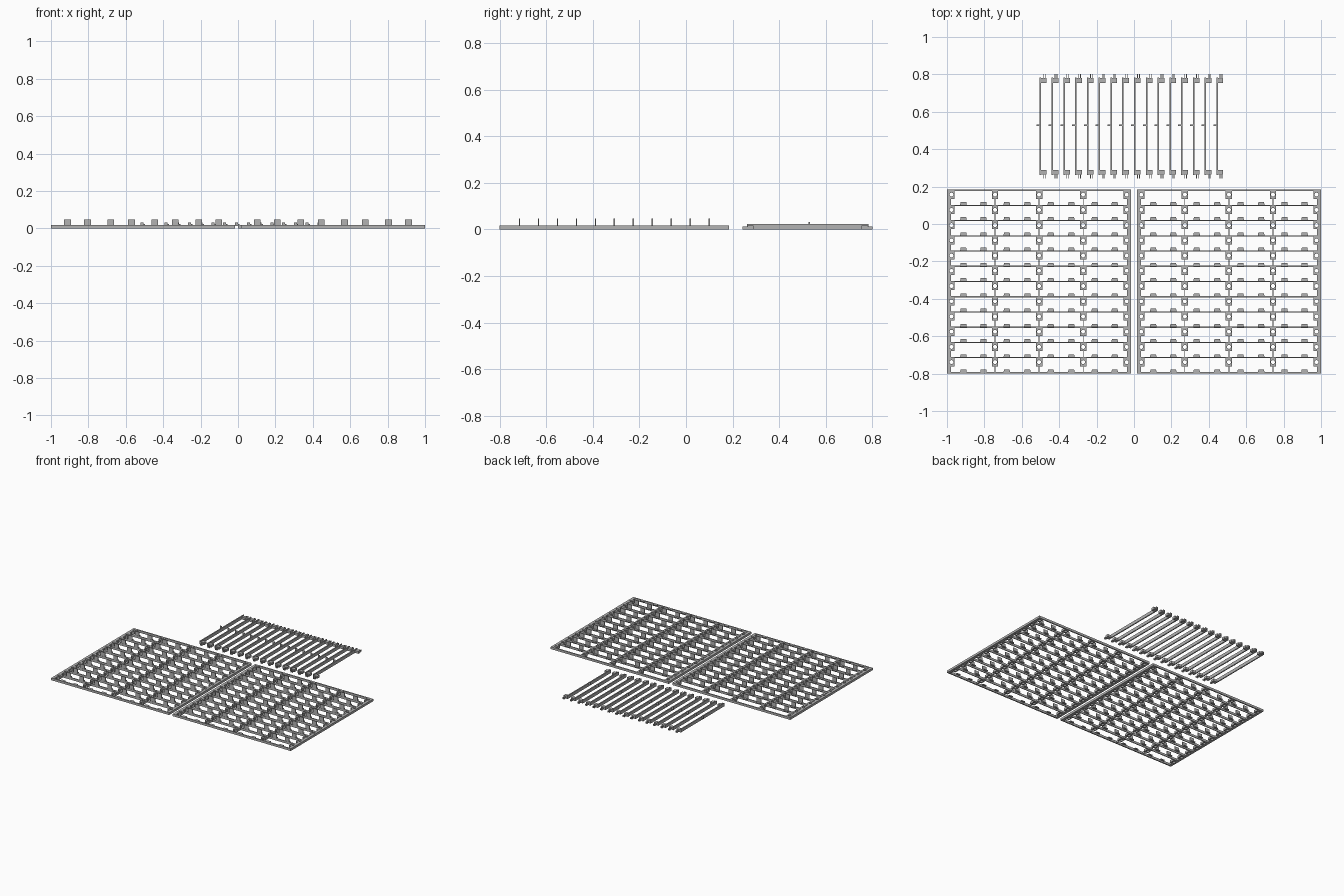
import bpy, bmesh, math
from mathutils import Vector, Matrix

if "Cube" in bpy.data.objects:
    bpy.data.objects.remove(bpy.data.objects["Cube"], do_unlink=True)

grey = bpy.data.materials.new("plain_grey")
grey.use_nodes = True
grey.diffuse_color = (0.45, 0.45, 0.45, 1)
grey.node_tree.nodes["Principled BSDF"].inputs["Base Color"].default_value = (0.45, 0.45, 0.45, 1)


def box(bm, x0, x1, y0, y1, z0, z1):
    size = Matrix.Diagonal((x1 - x0, y1 - y0, z1 - z0, 1))
    centre = Matrix.Translation(((x0 + x1) / 2, (y0 + y1) / 2, (z0 + z1) / 2))
    bmesh.ops.create_cube(bm, size=1, matrix=centre @ size)


def prism(bm, outline, z0, z1):
    face = bm.faces.new([bm.verts.new((x, y, z0)) for x, y in outline])
    up = bmesh.ops.extrude_face_region(bm, geom=[face])["geom"]
    bmesh.ops.translate(bm, vec=(0, 0, z1 - z0),
                        verts=[v for v in up if isinstance(v, bmesh.types.BMVert)])


def holed_plate(bm, cx, cy, hx, hy, radius, z1, sides=16):
    # Rectangular block with a round hole through it
    rings = []
    for outer in (True, False):
        for z in (0, z1):
            ring = []
            for i in range(sides):
                a = 2 * math.pi * i / sides
                c, s = math.cos(a), math.sin(a)
                m = max(abs(c), abs(s))
                p = (hx * c / m, hy * s / m) if outer else (radius * c, radius * s)
                ring.append(bm.verts.new((cx + p[0], cy + p[1], z)))
            rings.append(ring)
    ob, ot, ib, it = rings
    for a, b in ((ob, ot), (ot, it), (it, ib), (ib, ob)):
        for i in range(sides):
            j = (i + 1) % sides
            bm.faces.new((a[i], a[j], b[j], b[i]))


def finish(bm, name, location=(0, 0, 0)):
    bmesh.ops.recalc_face_normals(bm, faces=bm.faces)
    mesh = bpy.data.meshes.new(name)
    bm.to_mesh(mesh)
    bm.free()
    mesh.materials.append(grey)
    return place(mesh, name, location)


def place(mesh, name, location):
    obj = bpy.data.objects.new(name, mesh)
    obj.location = location
    bpy.context.collection.objects.link(obj)
    return obj


# Grid panels: each is modelled from its lower left corner
W, D, H = 0.985, 0.985, 0.017
ROWS = 12
PITCH = (D - 0.008) / ROWS
BAR = 0.006
TAB = 0.036
tab_x = [0.088, 0.195, 0.32, 0.43]
tab_x += [W - x for x in reversed(tab_x)]
rib_x = [0.257, W / 2, W - 0.257]
row_y = [0.004 + k * PITCH for k in range(ROWS + 1)]

# Frame with side rails and end rails
bm = bmesh.new()
for x0, x1 in ((0, 0.011), (W - 0.011, W)):
    box(bm, x0, x1, 0, D, 0, H)
for y in (0, D - 0.009):
    box(bm, 0.011, W - 0.011, y, y + 0.009, 0, H)
for y in row_y[:-1]:
    for x0, x1 in ((0.011, 0.022), (W - 0.022, W - 0.011)):
        box(bm, x0, x1, y, y + PITCH - 0.046, 0, H)
frame = finish(bm, "left_frame", (0.012, -0.8, 0))

# Cross bars and ribs
bm = bmesh.new()
for y in row_y[1:-1]:
    box(bm, 0.011, W - 0.011, y - BAR / 2, y + BAR / 2, 0, H)
for y in row_y[:-1]:
    for x in rib_x:
        box(bm, x - 0.002, x + 0.002, y, y + PITCH - 0.044, 0, H)
bars = finish(bm, "left_cross_bars", (0.012, -0.8, 0))

# Holed sockets under every bar
bm = bmesh.new()
for y in row_y[1:]:
    for x in [0.024] + rib_x + [W - 0.024]:
        holed_plate(bm, x, y - 0.024, 0.017, 0.022, 0.0105, H)
sockets = finish(bm, "left_sockets", (0.012, -0.8, 0))

# Upright tabs and the small tapered ledges at their feet
bm = bmesh.new()
for k, y in enumerate(row_y[:-1]):
    for x in tab_x:
        if k:
            box(bm, x - TAB / 2, x + TAB / 2, y - 0.0025, y + 0.0025, H, 0.048)
        prism(bm, [(x - TAB / 2, y), (x + TAB / 2, y), (x + 0.015, y + 0.018),
                   (x - 0.015, y + 0.018)], 0.011, H)
tabs = finish(bm, "left_tabs", (0.012, -0.8, 0))

# Second panel
for obj in (frame, bars, sockets, tabs):
    place(obj.data, obj.name.replace("left", "right"), (-1.0, -0.8, 0))
    obj.location.x = 1 - W

# Loose slats: blade, end brackets, prongs and a middle pin
bm = bmesh.new()
box(bm, -0.004, 0.004, 0.262, 0.782, 0, 0.024)
box(bm, -0.02, -0.004, 0.525, 0.531, 0.012, 0.032)
for side in (-1, 1):
    def span(a, b):
        return sorted((0.522 + side * a, 0.522 + side * b))
    box(bm, 0.004, 0.032, *span(0.232, 0.258), 0, 0.018)
    for x in (0.015, 0.025):
        box(bm, x - 0.002, x + 0.002, *span(0.258, 0.279), 0, 0.012)
slat = finish(bm, "slat", (-0.5, 0, 0))
for i in range(1, 16):
    place(slat.data, "slat_%d" % i, (-0.5 + i * 0.063, 0, 0))
